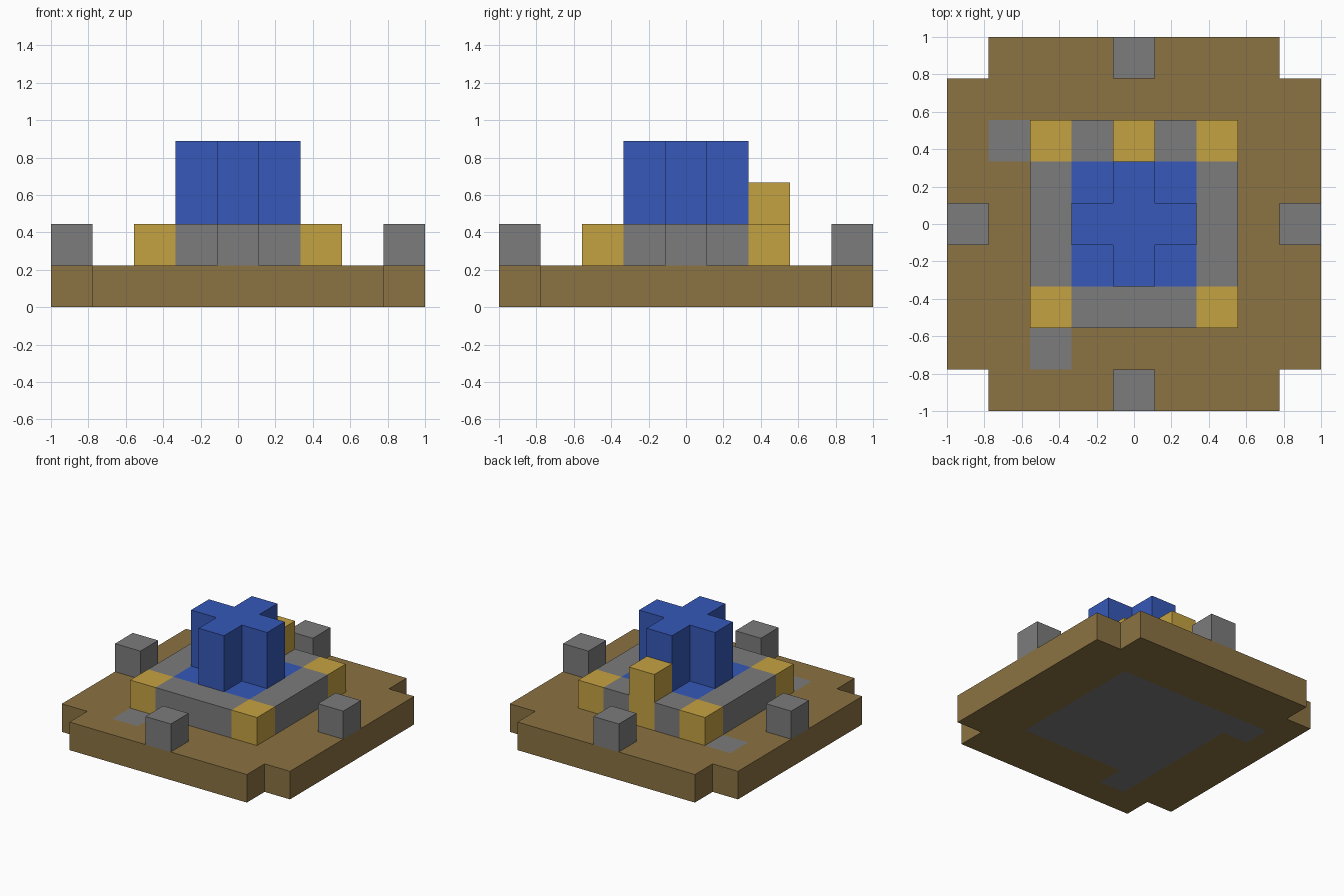
import bpy
import bmesh
from mathutils import Vector

if "Cube" in bpy.data.objects:
    bpy.data.objects.remove(bpy.data.objects["Cube"], do_unlink=True)

UNIT = 2 / 9  # edge length of one block


def make_material(name, rgb):
    """Flat material from 0-255 display values, stored as linear."""
    col = [((c / 255 + 0.055) / 1.055) ** 2.4 for c in rgb] + [1]
    mat = bpy.data.materials.new(name)
    mat.use_nodes = True
    mat.diffuse_color = col
    bsdf = mat.node_tree.nodes["Principled BSDF"]
    bsdf.inputs["Base Color"].default_value = col
    bsdf.inputs["Roughness"].default_value = 0.9
    return mat


earth = make_material("earth brown", (139, 115, 67))
stone = make_material("stone grey", (124, 124, 124))
gold = make_material("gold", (197, 162, 66))
blue = make_material("blue", (54, 89, 184))


def square(r):
    """All cells within r blocks of the centre."""
    return {(x, y) for x in range(-r, r + 1) for y in range(-r, r + 1)}


def corners(r):
    return {(x, y) for x in (-r, r) for y in (-r, r)}


def layers(cells, *levels):
    return {(x, y, z) for x, y in cells for z in levels}


# Plans of the parts, in block units
stone_plan = square(2) | {(-3, 2), (-2, -3)}
earth_plan = square(4) - corners(4) - stone_plan
gold_plan = corners(2) | {(0, 2)}
wall_plan = square(2) - square(1) - gold_plan
cross_plan = square(1) - corners(1)
post_plan = {(4, 0), (-4, 0), (0, 4), (0, -4)}

parts = {
    "ground_slab": (earth, layers(earth_plan, 0)),
    "stone_foundation": (stone, layers(stone_plan, 0)),
    "outer_posts": (stone, layers(post_plan, 1)),
    "ring_wall": (stone, layers(wall_plan, 1)),
    "gold_wall_blocks": (gold, layers(gold_plan, 1)),
    "gold_back_turret": (gold, layers({(0, 2)}, 2)),
    "courtyard_floor": (blue, layers(square(1), 1)),
    "cross_tower": (blue, layers(cross_plan, 2, 3)),
}
solid = set().union(*(cells for _, cells in parts.values()))


def build_part(name, mat, cells):
    """Blocks joined into one shell, without faces between touching blocks."""
    bm = bmesh.new()
    for cell in sorted(cells):
        centre = Vector(cell) + Vector((0, 0, 0.5))
        for axis in range(3):
            for sign in (-1, 1):
                n = Vector((0, 0, 0))
                n[axis] = sign
                if tuple(int(a + b) for a, b in zip(cell, n)) in solid:
                    continue
                u = Vector((0, 0, 0))
                u[(axis + 1) % 3] = 0.5
                v = n.cross(u)
                ring = (-u - v, u - v, u + v, v - u)
                bm.faces.new([bm.verts.new((centre + n / 2 + p) * UNIT) for p in ring])
    bmesh.ops.remove_doubles(bm, verts=bm.verts, dist=0.001)
    bmesh.ops.dissolve_limit(bm, angle_limit=0.01, verts=bm.verts, edges=bm.edges)
    mesh = bpy.data.meshes.new(name)
    bm.to_mesh(mesh)
    bm.free()
    mesh.materials.append(mat)
    bpy.context.collection.objects.link(bpy.data.objects.new(name, mesh))


for part_name, (material, part_cells) in parts.items():
    build_part(part_name, material, part_cells)
